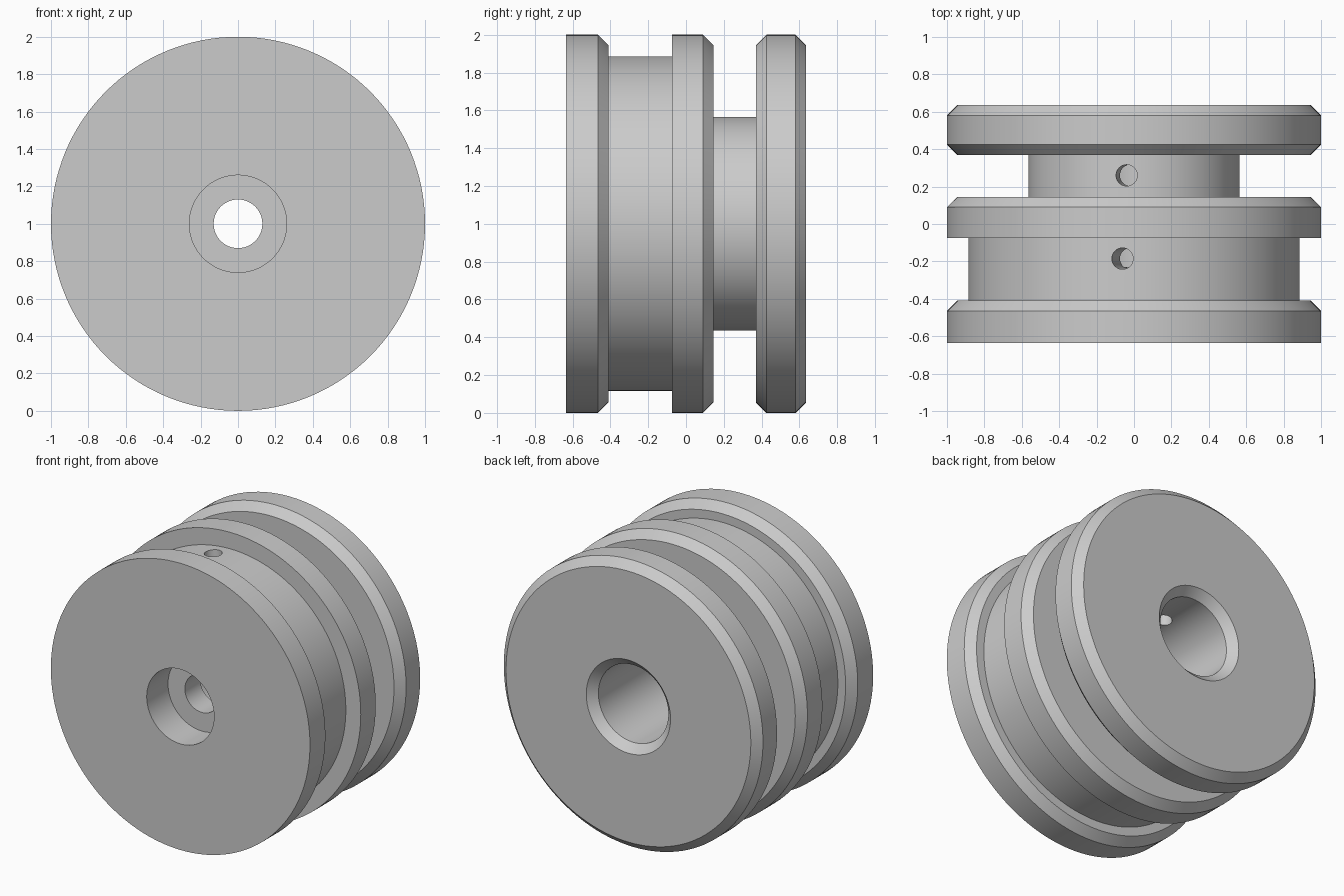
import bpy
import bmesh
from math import tau, radians
from mathutils import Vector, Matrix

default_cube = bpy.data.objects.get("Cube")
if default_cube:
    bpy.data.objects.remove(default_cube, do_unlink=True)

CENTRE = Vector((0, 0, 1))
SEGMENTS = 128


def make_material(name, rgb):
    mat = bpy.data.materials.new(name)
    mat.use_nodes = True
    mat.diffuse_color = (*rgb, 1)
    mat.node_tree.nodes["Principled BSDF"].inputs["Base Color"].default_value = (*rgb, 1)
    return mat


def link_mesh(name, bm):
    mesh = bpy.data.meshes.new(name)
    bm.to_mesh(mesh)
    bm.free()
    obj = bpy.data.objects.new(name, mesh)
    bpy.context.collection.objects.link(obj)
    return obj


def turned_part(name, profile):
    """Turn a closed (radius, y) profile around the y axis."""
    bm = bmesh.new()
    verts = [bm.verts.new((r, y, 1)) for r, y in profile]
    edges = [bm.edges.new((a, b)) for a, b in zip(verts, verts[1:] + verts[:1])]
    bmesh.ops.spin(bm, geom=verts + edges, cent=CENTRE, axis=(0, 1, 0),
                   angle=tau, steps=SEGMENTS, use_merge=True)
    bmesh.ops.remove_doubles(bm, verts=bm.verts, dist=1e-5)
    bmesh.ops.recalc_face_normals(bm, faces=bm.faces)
    return link_mesh(name, bm)


def radial_drill(name, y, radius, tilt):
    """Cylinder from the bore axis out through the upper wall."""
    bm = bmesh.new()
    place = (Matrix.Translation((0, y, 1)) @ Matrix.Rotation(tilt, 4, 'Y')
             @ Matrix.Translation((0, 0, 0.6)))
    bmesh.ops.create_cone(bm, cap_ends=True, segments=40, radius1=radius,
                          radius2=radius, depth=1, matrix=place)
    obj = link_mesh(name, bm)
    obj.hide_render = True
    return obj


# Outer grooves and chamfered flanges, then the stepped bore
CHAMFER = 0.055
RIM = 1 - CHAMFER
BORE = 0.27
outside = [
    (1, -0.635), (1, -0.41 - CHAMFER), (RIM, -0.41),           # front flange
    (0.885, -0.41), (0.885, -0.075),                           # wide groove
    (1, -0.075), (1, 0.145 - CHAMFER), (RIM, 0.145),           # middle flange
    (0.565, 0.145), (0.565, 0.37),                             # deep groove
    (RIM, 0.37), (1, 0.37 + CHAMFER),
    (1, 0.635 - CHAMFER), (RIM, 0.635),                        # back flange
]
inside = [
    (BORE + CHAMFER, 0.635), (BORE, 0.635 - CHAMFER),          # back bore
    (BORE, -0.23), (0.13, -0.23),                              # inner web
    (0.13, -0.4), (0.26, -0.4), (0.26, -0.635),                # front recess
]
spool = turned_part("grooved_spool", outside + inside)
spool.data.materials.append(make_material("plain grey", (0.6, 0.6, 0.6)))

# Small radial holes in both grooves
bpy.context.view_layer.objects.active = spool
for label, y in (("wide_groove", -0.185), ("deep_groove", 0.26)):
    drill = radial_drill(label + "_drill", y, 0.057, radians(-4))
    cut = spool.modifiers.new(label + "_hole", 'BOOLEAN')
    cut.operation = 'DIFFERENCE'
    cut.solver = 'EXACT'
    cut.object = drill
    bpy.ops.object.modifier_apply(modifier=cut.name)
    bpy.data.objects.remove(drill, do_unlink=True)

bpy.ops.object.select_all(action='DESELECT')
spool.select_set(True)
bpy.ops.object.shade_smooth_by_angle(angle=radians(30))
